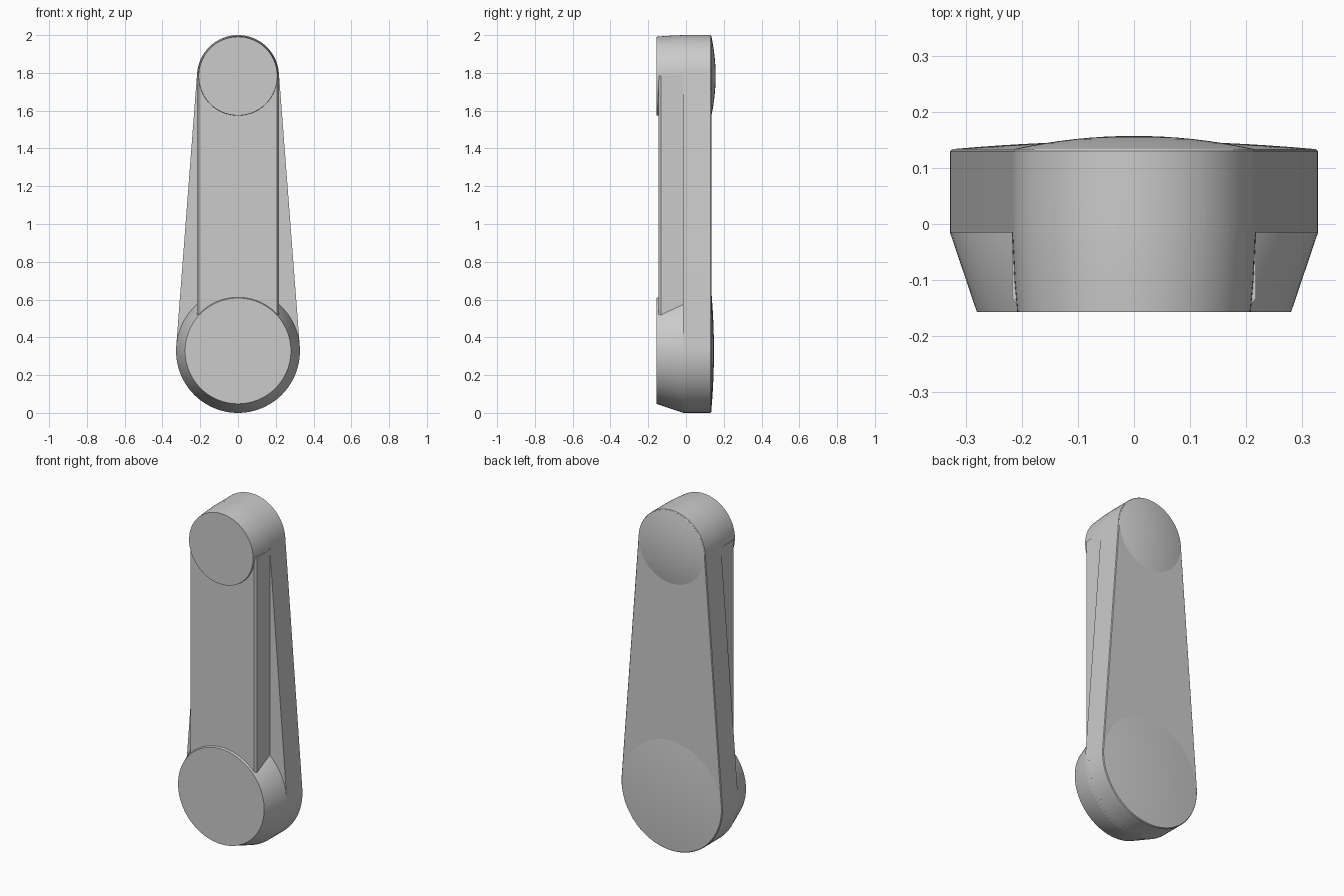
import bpy, bmesh
from math import sin, cos, pi, asin, radians

cube = bpy.data.objects.get("Cube")
if cube:
    bpy.data.objects.remove(cube, do_unlink=True)

gray = bpy.data.materials.new("plain gray")
gray.use_nodes = True
gray.diffuse_color = (0.6, 0.6, 0.6, 1)
gray.node_tree.nodes["Principled BSDF"].inputs["Base Color"].default_value = (0.6, 0.6, 0.6, 1)

LOW_Z, LOW_R = 0.328, 0.328
TOP_Z, TOP_R = 1.783, 0.217
BACK, STEP, RIB_FRONT, FRONT = 0.134, -0.015, -0.145, -0.157


def finish(name, bm):
    bmesh.ops.recalc_face_normals(bm, faces=bm.faces[:])
    mesh = bpy.data.meshes.new(name)
    bm.to_mesh(mesh)
    bm.free()
    mesh.materials.append(gray)
    ob = bpy.data.objects.new(name, mesh)
    bpy.context.collection.objects.link(ob)
    bpy.ops.object.select_all(action='DESELECT')
    ob.select_set(True)
    bpy.context.view_layer.objects.active = ob
    bpy.ops.object.shade_smooth_by_angle(angle=radians(25))
    return ob


def loft(name, rings):
    """Join equal-length loops of points and cap both ends."""
    bm = bmesh.new()
    loops = [[bm.verts.new(p) for p in ring] for ring in rings]
    n = len(loops[0])
    for a, b in zip(loops, loops[1:]):
        for i in range(n):
            j = (i + 1) % n
            bm.faces.new((a[i], a[j], b[j], b[i]))
    bm.faces.new(loops[0])
    bm.faces.new(loops[-1])
    return finish(name, bm)


def disc(name, z, profile, n=96):
    """Round part about the y axis from (y, radius) pairs."""
    return loft(name, [[(r * cos(2 * pi * i / n), y, z + r * sin(2 * pi * i / n))
                        for i in range(n)] for y, r in profile])


def arm_outline(y, inset=0.0, n=48):
    """Two arcs of different size joined by their tangents."""
    tilt = asin((LOW_R - TOP_R) / (TOP_Z - LOW_Z))
    pts = []
    for z, r, start, end in ((TOP_Z, TOP_R, tilt, pi - tilt),
                             (LOW_Z, LOW_R, pi - tilt, 2 * pi + tilt)):
        for i in range(n + 1):
            a = start + (end - start) * i / n
            pts.append(((r - inset) * cos(a), y, z + (r - inset) * sin(a)))
    return pts


# Tapered back plate with a fine edge
loft("tapered_arm", [arm_outline(STEP), arm_outline(BACK - 0.004),
                     arm_outline(BACK, 0.004)])

# Raised straight rib with narrow chamfers
half = 0.217
section = [(-half, 0), (-half, RIB_FRONT + 0.012), (-half + 0.01, RIB_FRONT),
           (half - 0.01, RIB_FRONT), (half, RIB_FRONT + 0.012), (half, 0)]
loft("front_rib", [[(x, y, z) for x, y in section] for z in (LOW_Z, TOP_Z)])

# Round bosses at both ends
disc("lower_boss", LOW_Z, [(FRONT, 0.28), (STEP, LOW_R), (0.02, LOW_R)])
disc("upper_boss", TOP_Z, [(FRONT, 0.208), (-0.1, 0.213), (STEP, TOP_R), (0.05, TOP_R)])

# Shallow domes on the back
for name, z, r, height in (("lower_back_dome", LOW_Z, 0.318, 0.014),
                           ("upper_back_dome", TOP_Z, 0.212, 0.023)):
    steps = 8
    profile = [(BACK - 0.02, r)]
    for i in range(steps):
        f = 1 - i / steps
        profile.append((BACK + height * (1 - f * f), r * f))
    profile.append((BACK + height, 0.004))
    disc(name, z, profile)
